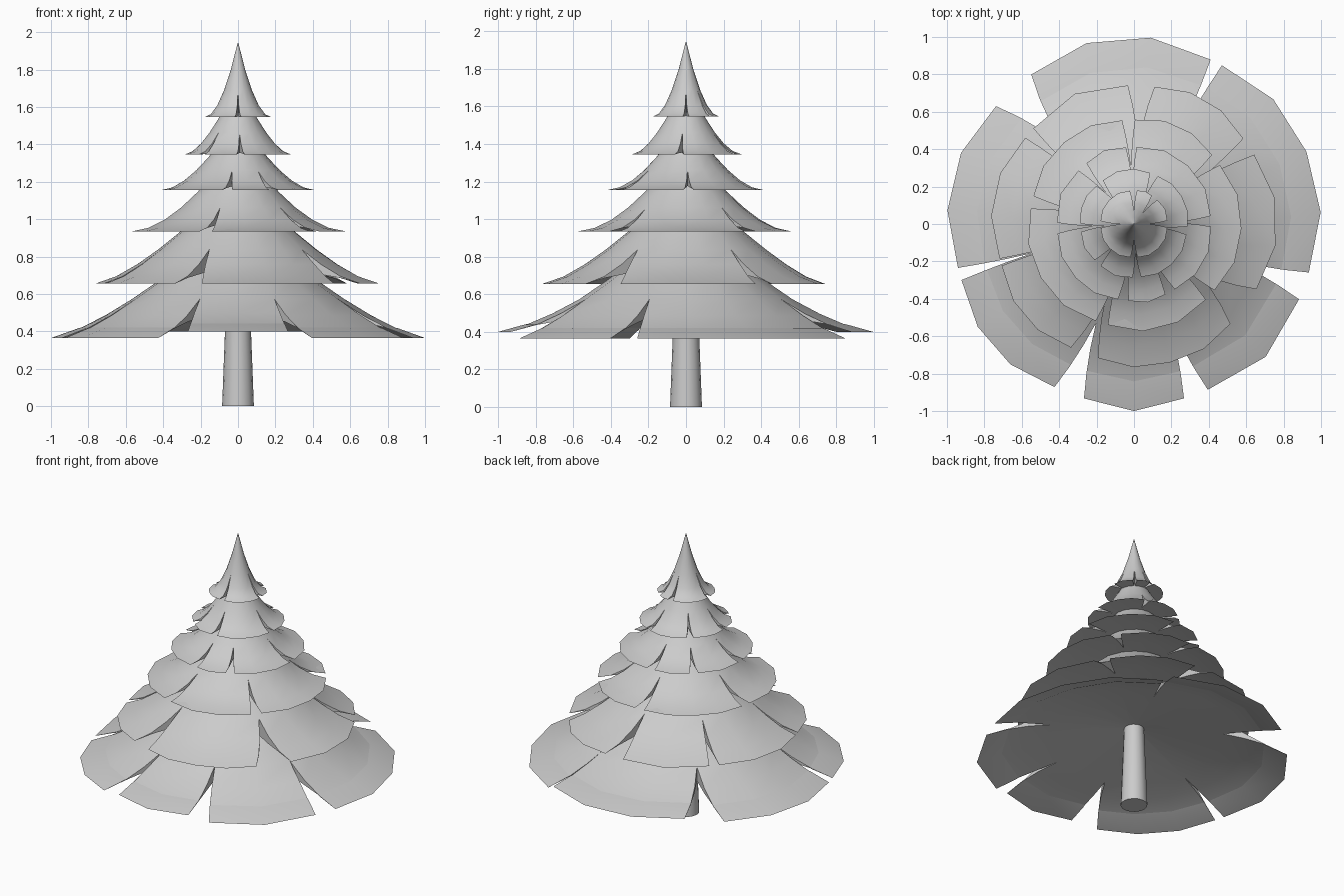
import bpy, bmesh
from math import radians, cos, sin

if "Cube" in bpy.data.objects:
    bpy.data.objects.remove(bpy.data.objects["Cube"])

STEPS = 5   # rings from the top of a tier to its rim
NOTCH = 2   # ring where the petals begin to split


def make_tier(name, rim, z, inner, height, power, gaps, widths, lift=0):
    """Closed skirt: a full ring near the trunk, split into petals by gaps at the given angles."""
    # Flared upper profile out to the rim, then the shallow hollow underside back to the trunk
    radii = [inner + (rim - inner) * k / STEPS for k in range(STEPS + 1)]
    rows = [(r, z + height * (1 - k / STEPS) ** power) for k, r in enumerate(radii)]
    back = radii[-2:NOTCH - 1:-1] + [min(.04, inner + .01)]
    rows += [(r, z + .2 * rim ** 2 * (1 - r / rim) ** .7) for r in back]
    r_notch = radii[NOTCH]
    wall = range(NOTCH, 2 * STEPS - NOTCH + 1)

    bm = bmesh.new()
    n = len(gaps)
    for i in range(n):
        c0, c1 = gaps[i], gaps[(i + 1) % n] - (360 if i == n - 1 else 0)
        w0, w1 = widths[i % len(widths)] / 2, widths[(i + 1) % n % len(widths)] / 2
        seg = max(2, round((c0 - c1) / 21))
        rise = lift if i % 3 == 0 else 0
        grid = []
        for r, h in rows:
            w = max(0, (r - r_notch) / (rim - r_notch))
            start, end = c0 - w0 * w, c1 + w1 * w
            line = []
            for k in range(seg + 1):
                a = radians(start + (end - start) * k / seg)
                rr = r * (1 - .03 * w) if k in (0, seg) else r
                line.append(bm.verts.new((rr * cos(a), rr * sin(a), h + rise * w)))
            grid.append(line)
        for lo, hi in zip(grid, grid[1:]):
            for k in range(seg):
                bm.faces.new((lo[k], lo[k + 1], hi[k + 1], hi[k]))
        # Petal side walls
        for k in (0, seg):
            bm.faces.new([grid[j][k] for j in wall])
    bmesh.ops.remove_doubles(bm, verts=bm.verts, dist=.0005)
    bmesh.ops.recalc_face_normals(bm, faces=bm.faces)
    me = bpy.data.meshes.new(name)
    bm.to_mesh(me)
    bm.free()
    ob = bpy.data.objects.new(name, me)
    bpy.context.collection.objects.link(ob)
    smooth(ob)


def smooth(ob):
    bpy.ops.object.select_all(action='DESELECT')
    ob.select_set(True)
    bpy.context.view_layer.objects.active = ob
    bpy.ops.object.shade_smooth_by_angle(angle=radians(35))


# Branch tiers from the bottom up
make_tier("branches_bottom", 1.0, .365, .28, .415, 1.35,
          [132, 63, -20, -70, -111, -164], [15, 4, 9, 8, 10, 4], lift=.035)
make_tier("branches_second", .765, .655, .2, .375, 1.4,
          [139, 87, 34, -37, -111, -164], [5, 11, 8, 18, 12, 3])
make_tier("branches_third", .575, .935, .13, .31, 1.75, [93, 38, -43, -108, -192], [7])
make_tier("branches_fourth", .425, 1.155, .09, .265, 1.8, [132, 92, 2, -62, -98, -177], [8])
make_tier("branches_fifth", .295, 1.345, .06, .275, 1.7, [130, 68, -7, -87, -133, -176], [9])
make_tier("tree_top", .185, 1.545, .002, .397, 2.0, [91, 52, 0, -90, -179], [12])

# Tapered trunk
bpy.ops.mesh.primitive_cone_add(vertices=16, radius1=.085, radius2=.062, depth=.6, location=(0, 0, .3))
trunk = bpy.context.object
trunk.name = "trunk"
smooth(trunk)
